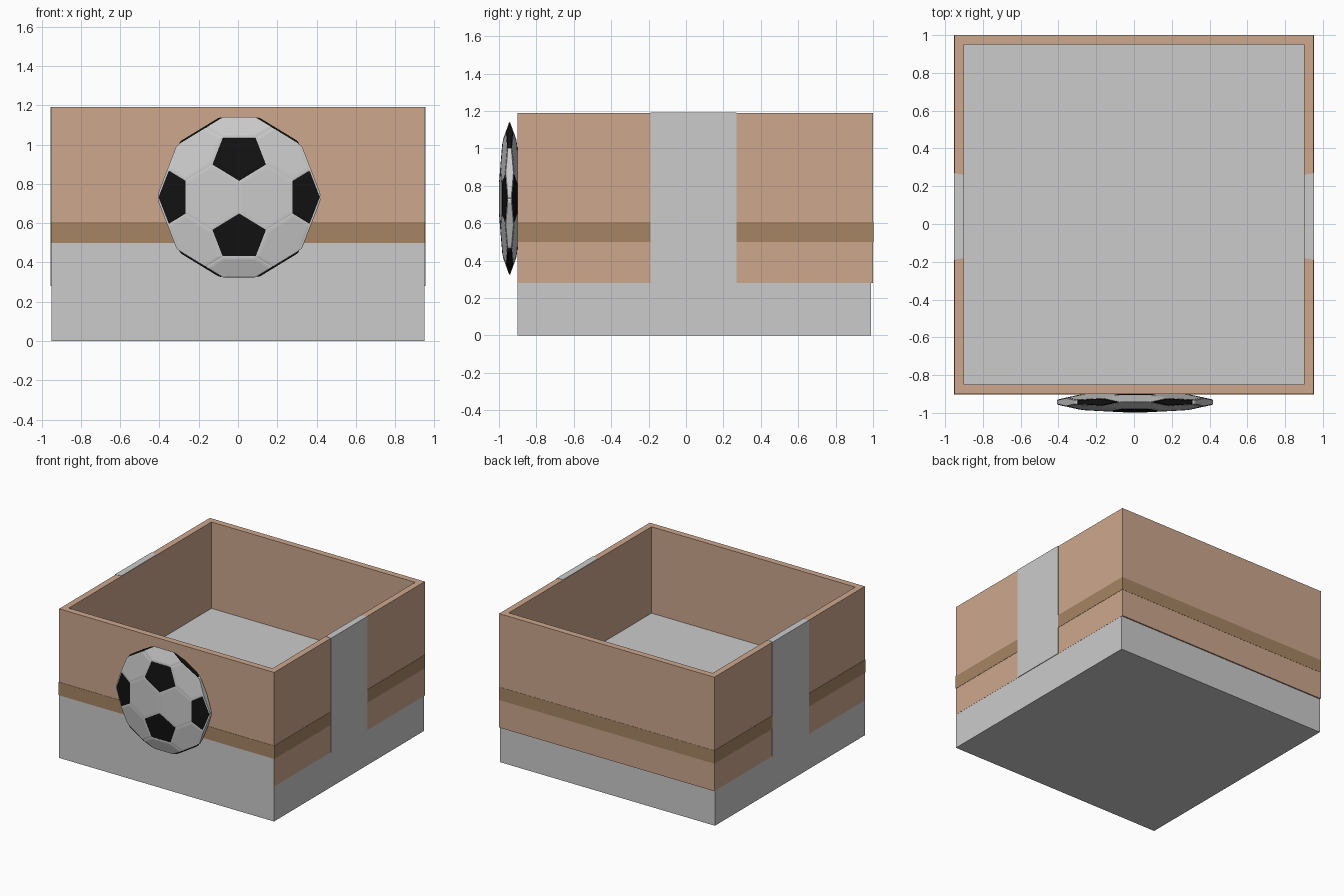
import bpy, bmesh
from math import sqrt
from mathutils import Vector

if "Cube" in bpy.data.objects:
    bpy.data.objects.remove(bpy.data.objects["Cube"])


def material(name, rgb):
    m = bpy.data.materials.new(name)
    m.diffuse_color = (*rgb, 1)
    m.use_nodes = True
    m.node_tree.nodes["Principled BSDF"].inputs["Base Color"].default_value = m.diffuse_color
    return m


BROWN = material("brown", (0.61, 0.39, 0.27))
DARK = material("dark_brown", (0.38, 0.235, 0.13))
WHITE = material("white", (0.82, 0.82, 0.82))
BLACK = material("black", (0.006, 0.006, 0.006))


def finish(name, bm, mats=()):
    bmesh.ops.recalc_face_normals(bm, faces=bm.faces)
    me = bpy.data.meshes.new(name)
    bm.to_mesh(me)
    bm.free()
    for m in mats:
        me.materials.append(m)
    ob = bpy.data.objects.new(name, me)
    bpy.context.collection.objects.link(ob)
    return ob


def prism(name, outline, z0, z1, mats=()):
    bm = bmesh.new()
    lo = [bm.verts.new((x, y, z0)) for x, y in outline]
    hi = [bm.verts.new((x, y, z1)) for x, y in outline]
    bm.faces.new(lo)
    bm.faces.new(hi)
    n = len(outline)
    for i in range(n):
        j = (i + 1) % n
        bm.faces.new((lo[i], lo[j], hi[j], hi[i]))
    return finish(name, bm, mats)


def rect(hx, y0, y1):
    return [(-hx, y0), (hx, y0), (hx, y1), (-hx, y1)]


def frame(name, outer, inner, z0, z1, mats):
    bm = bmesh.new()
    # cross-section corners in order, swept round the four sides
    loops = [[bm.verts.new((x, y, z)) for x, y in ring]
             for ring, z in ((outer, z0), (outer, z1), (inner, z1), (inner, z0))]
    for a in range(4):
        p, q = loops[a], loops[(a + 1) % 4]
        for i in range(4):
            j = (i + 1) % 4
            bm.faces.new((p[i], p[j], q[j], q[i]))
    return finish(name, bm, mats)


# Solid grey base, whose top is the inside floor
prism("base", rect(0.949, -0.901, 0.99), 0, 0.5)

# Brown walls with an open top, and the darker band round them
frame("walls", rect(0.95, -0.9, 1.0), rect(0.9, -0.85, 0.95), 0.28, 1.19, [BROWN])
frame("band", rect(0.952, -0.902, 1.0015), rect(0.93, -0.88, 0.98), 0.5, 0.605, [DARK])

# Grey tapered strips let into the two side walls
for side, s in (("left", -1), ("right", 1)):
    prism(side + "_strip",
          [(s * 0.954, -0.19), (s * 0.954, 0.27), (s * 0.902, 0.26), (s * 0.902, -0.18)],
          0.28, 1.192)

# Flattened ball: truncated icosahedron with raised panels
PHI = (1 + sqrt(5)) / 2
ico = []
for a in (-1, 1):
    for b in (-PHI, PHI):
        ico += [Vector((0, b, a)), Vector((a, 0, b)), Vector((b, a, 0))]
bm = bmesh.new()
for p in ico:
    for q in ico:
        if 1.9 < (p - q).length < 2.1:
            bm.verts.new(p.lerp(q, 1 / 3))
bmesh.ops.convex_hull(bm, input=bm.verts)
bmesh.ops.dissolve_limit(bm, angle_limit=0.05, verts=bm.verts, edges=bm.edges)
bmesh.ops.recalc_face_normals(bm, faces=bm.faces)
for f in bm.faces:
    f.material_index = 1 if len(f.verts) == 5 else 0
panels = list(bm.faces)
for thick, depth in ((0.025, 0.03), (0.045, 0.015)):
    bmesh.ops.inset_individual(bm, faces=panels, thickness=thick, depth=depth,
                               use_even_offset=True)
for axis, half, centre in ((0, 0.413, 0.006), (1, 0.056, -0.943), (2, 0.408, 0.732)):
    top = max(v.co[axis] for v in bm.verts)
    for v in bm.verts:
        v.co[axis] = v.co[axis] / top * half + centre
finish("ball", bm, [WHITE, BLACK])
